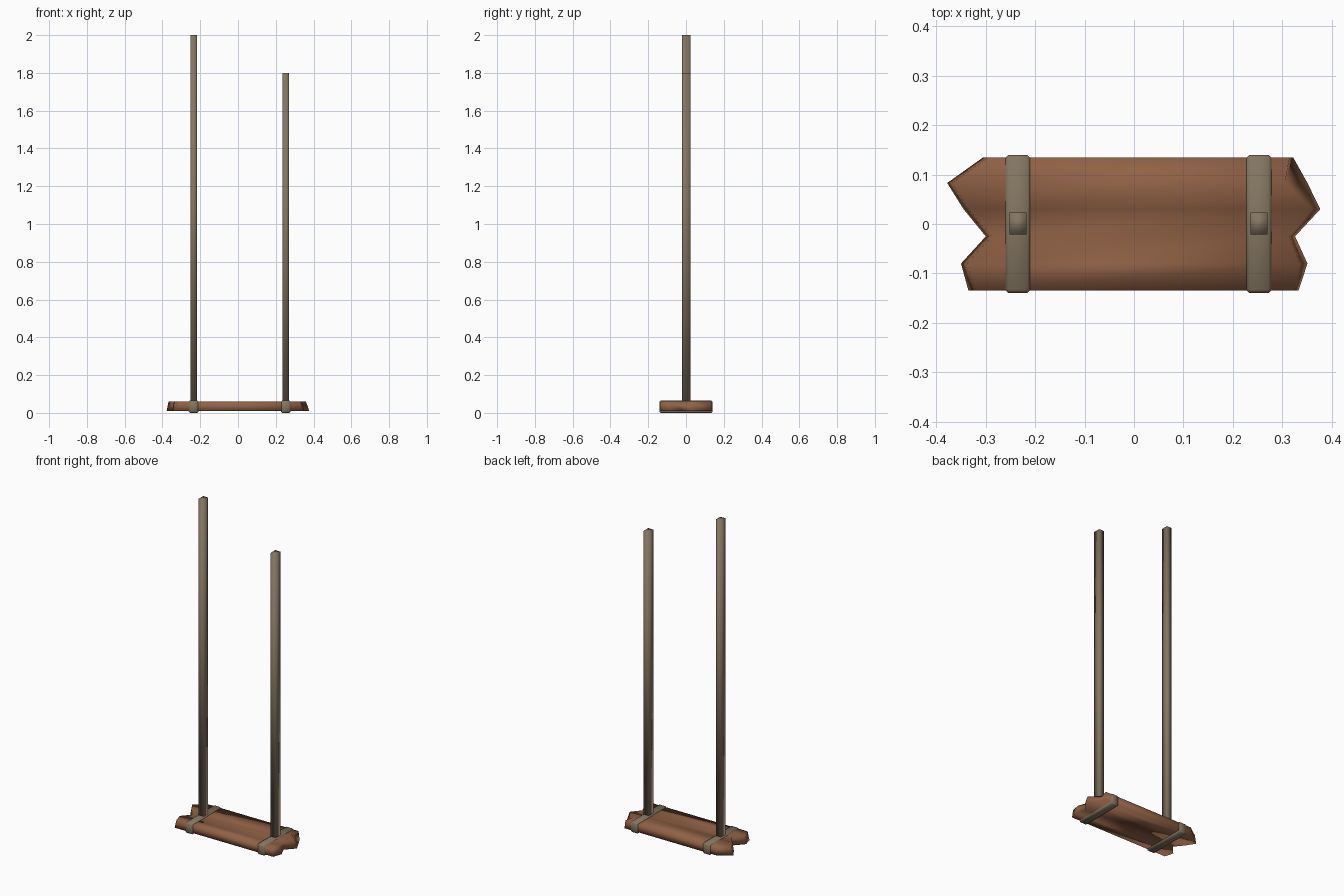
import bpy, bmesh

if "Cube" in bpy.data.objects:
    bpy.data.objects.remove(bpy.data.objects["Cube"])


def material(name, color):
    m = bpy.data.materials.new(name)
    m.diffuse_color = (*color, 1)
    m.use_nodes = True
    m.node_tree.nodes["Principled BSDF"].inputs["Base Color"].default_value = m.diffuse_color
    return m


WOOD = material("wood", (0.28, 0.12, 0.06))
ROPE = material("rope", (0.23, 0.18, 0.12))


def finish(bm, name, mat):
    bmesh.ops.recalc_face_normals(bm, faces=bm.faces)
    for f in bm.faces:
        f.smooth = True
    mesh = bpy.data.meshes.new(name)
    bm.to_mesh(mesh)
    bm.free()
    mesh.materials.append(mat)
    obj = bpy.data.objects.new(name, mesh)
    bpy.context.collection.objects.link(obj)
    return obj


def box(name, lo, hi, mat, bevel=0):
    bm = bmesh.new()
    bmesh.ops.create_cube(bm, size=1)
    for v in bm.verts:
        for i in range(3):
            v.co[i] = lo[i] if v.co[i] < 0 else hi[i]
    if bevel:
        bmesh.ops.bevel(bm, geom=bm.edges[:], offset=bevel, segments=1, affect='EDGES')
    return finish(bm, name, mat)


# Plank with splintered ends: y, bottom left, top left, top right, bottom right
ROWS = [
    (-0.135, -0.335, -0.322, 0.325, 0.333),
    (-0.080, -0.350, -0.338, 0.335, 0.351),
    (-0.025, -0.300, -0.288, 0.314, 0.326),
    (0.030, -0.345, -0.335, 0.360, 0.377),
    (0.083, -0.378, -0.368, 0.305, 0.351),
    (0.135, -0.305, -0.295, 0.315, 0.322),
]
bm = bmesh.new()
rows = []
for y, bl, tl, tr, br in ROWS:
    rows.append([bm.verts.new(p) for p in
                 ((bl, y, 0.01), (tl, y, 0.06), (tr, y, 0.06), (br, y, 0.01))])
for a, b in zip(rows, rows[1:]):
    for i in range(4):
        j = (i + 1) % 4
        bm.faces.new((a[i], a[j], b[j], b[i]))
bm.faces.new(rows[0])
bm.faces.new(rows[-1])
finish(bm, "seat_plank", WOOD)

# Rope loops around the plank and hanging ropes of unequal length
for side, x, top in (("left", -0.235, 2.0), ("right", 0.253, 1.8)):
    box(side + "_loop", (x - 0.026, -0.14, 0), (x + 0.026, 0.14, 0.066), ROPE, 0.007)
    box(side + "_rope", (x - 0.017, -0.021, 0.055), (x + 0.017, 0.023, top), ROPE)
